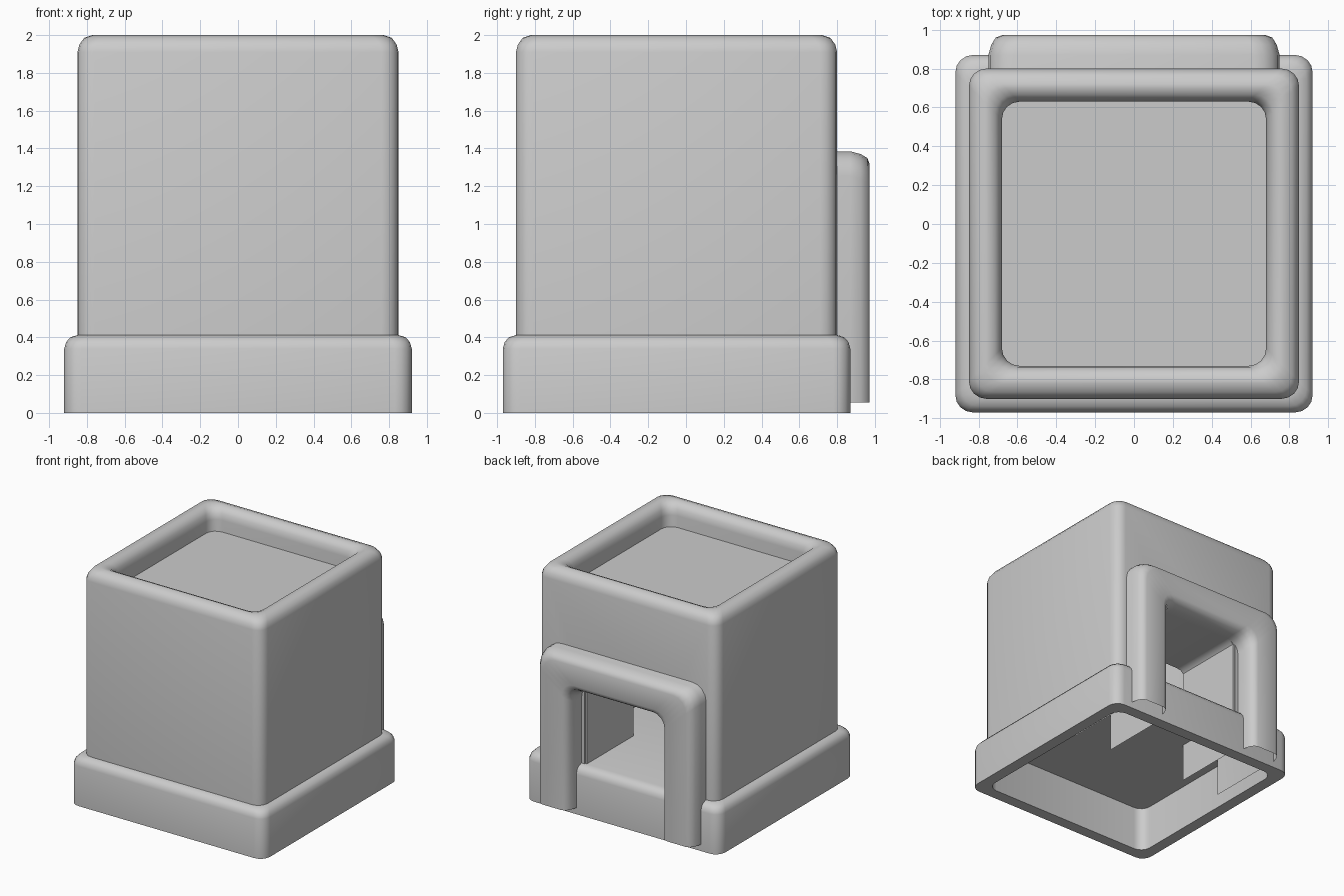
import bpy, math

if "Cube" in bpy.data.objects:
    bpy.data.objects.remove(bpy.data.objects["Cube"])

def make(name, verts, faces):
    me = bpy.data.meshes.new(name)
    me.from_pydata(verts, [], faces)
    me.update()
    ob = bpy.data.objects.new(name, me)
    bpy.context.collection.objects.link(ob)
    return ob

def smooth(ob, angle=40):
    bpy.ops.object.select_all(action='DESELECT')
    ob.select_set(True)
    bpy.context.view_layer.objects.active = ob
    bpy.ops.object.shade_smooth_by_angle(angle=math.radians(angle))

def ring(hx, y0, y1, inset, z, r=0.09, seg=4):
    """Rounded rectangle, counter-clockwise seen from above."""
    hx, y0, y1 = hx - inset, y0 + inset, y1 - inset
    centres = [(hx - r, y1 - r), (-hx + r, y1 - r), (-hx + r, y0 + r), (hx - r, y0 + r)]
    pts = []
    for q, (cx, cy) in enumerate(centres):
        for i in range(seg + 1):
            a = math.pi / 2 * (q + i / seg)
            pts.append((cx + r * math.cos(a), cy + r * math.sin(a), z))
    return pts

def loft(name, rings, loop=False, cap=False):
    n, m = len(rings[0]), len(rings)
    verts = [p for r in rings for p in r]
    faces = []
    for k in range(m if loop else m - 1):
        a, b = k * n, (k + 1) % m * n
        faces += [(a + i, a + (i + 1) % n, b + (i + 1) % n, b + i) for i in range(n)]
    if cap:
        faces.append(tuple(reversed(range(n))))
        faces.append(tuple((m - 1) * n + i for i in range(n)))
    return make(name, verts, faces)

# Base: hollow plinth, open below
base_prof = [(0.1, 0.385), (0.1, 0), (0, 0), (0, 0.34), (0.01, 0.375), (0.032, 0.4), (0.07, 0.412)]
smooth(loft("base", [ring(0.92, -0.97, 0.87, i, z) for i, z in base_prof], cap=True))

# Body: thick-walled shell with rounded rim
body_prof = [(0.17, 0.4), (0, 0.4), (0, 1.91), (0.01, 1.95), (0.035, 1.985), (0.08, 2.0),
             (0.1, 2.0), (0.135, 1.985), (0.16, 1.95), (0.17, 1.9)]
body = loft("body", [ring(0.85, -0.9, 0.8, i, z) for i, z in body_prof], loop=True)

# Doorway cut in the back wall
bpy.ops.mesh.primitive_cube_add(size=1, location=(0, 0.7, 0.7))
cutter = bpy.context.object
cutter.name = "door_cutter"
cutter.scale = (0.8, 0.4, 0.8)
cutter.hide_render = True
bpy.context.view_layer.objects.active = body
mod = body.modifiers.new("door", 'BOOLEAN')
mod.operation = 'DIFFERENCE'
mod.solver = 'EXACT'
mod.object = cutter
bpy.ops.object.modifier_apply(modifier=mod.name)
bpy.data.objects.remove(cutter)
smooth(body)

# Recessed top panel
panel = ring(0.85, -0.9, 0.8, 0.165, 1.8)
make("top_panel", panel, [tuple(range(len(panel)))])

# Door arch: section swept along a U path, sleeve running inside the body
def u_path(hx, top, r, seg=4):
    pts = [(hx, 0.055)]
    for s, start in ((1, 0), (-1, 90)):
        for i in range(seg + 1):
            a = math.radians(start + 90 * i / seg)
            pts.append((s * (hx - r) + r * math.cos(a), top - r + r * math.sin(a)))
    return pts + [(-hx, 0.055)]

outer, inner = u_path(0.75, 1.385, 0.13), u_path(0.43, 1.085, 0.11)
section = [(0, 0.16), (0, 0.87), (0.05, 0.925), (0.12, 0.96), (0.22, 0.972), (0.78, 0.972),
           (0.88, 0.96), (0.95, 0.925), (1, 0.87), (1, 0.79)]
verts, faces = [], []
for (ox, oz), (ix, iz) in zip(outer, inner):
    verts += [(ox + (ix - ox) * t, y, oz + (iz - oz) * t) for t, y in section]
    sx = max(-0.385, min(0.385, ix))
    verts += [(sx, 0.79, iz), (sx, 0.16, iz)]
n = len(section) + 2
for k in range(len(outer) - 1):
    faces += [(k * n + i, k * n + i + 1, (k + 1) * n + i + 1, (k + 1) * n + i) for i in range(n - 1)]
smooth(make("door_arch", verts, faces))
